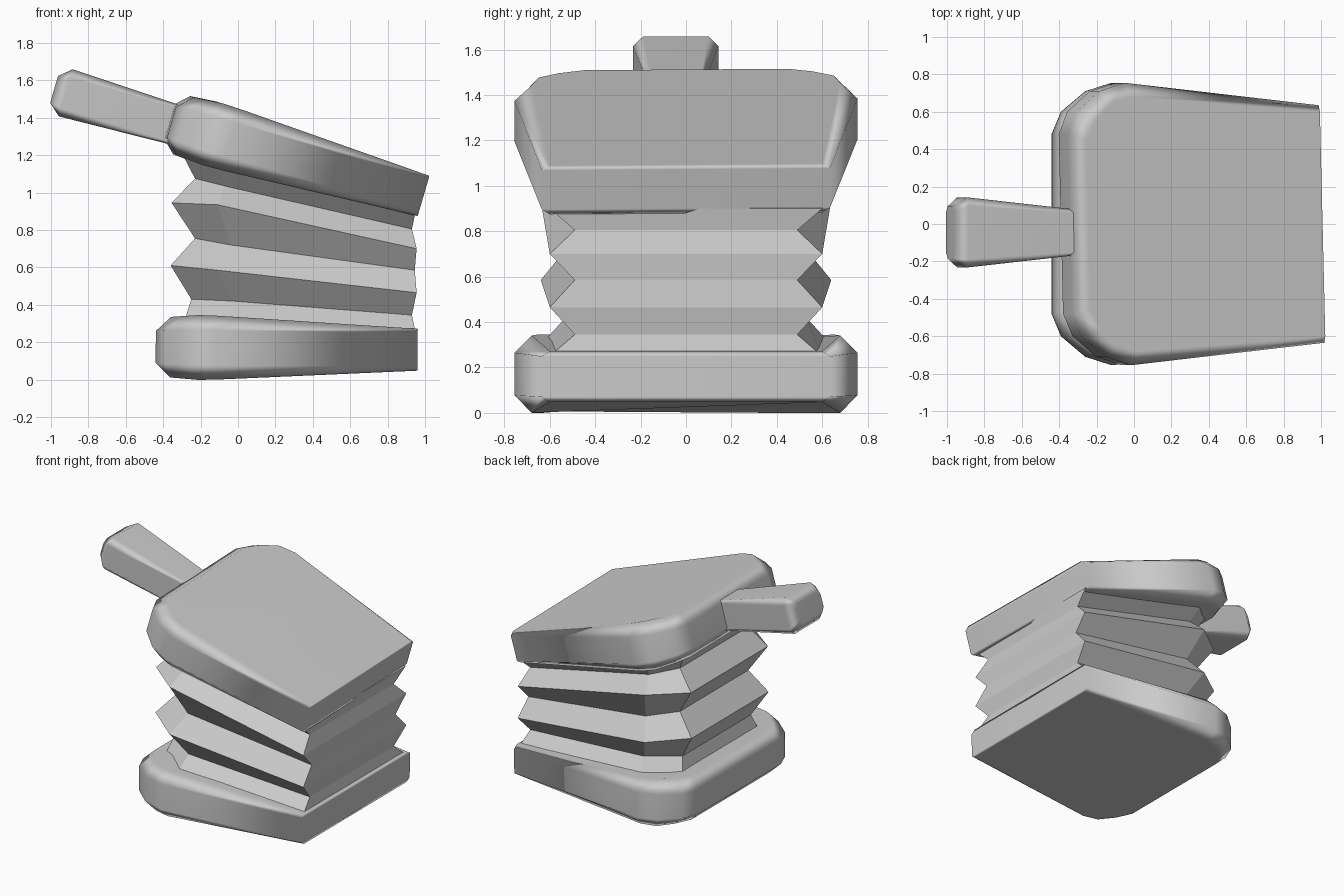
import bpy, bmesh, math
from mathutils import Matrix, Vector

cube = bpy.data.objects.get("Cube")
if cube:
    bpy.data.objects.remove(cube, do_unlink=True)

# Single plain colour
GREY = (0.6, 0.6, 0.6, 1.0)
mat = bpy.data.materials.new("plain grey")
mat.use_nodes = True
mat.diffuse_color = GREY
mat.node_tree.nodes["Principled BSDF"].inputs["Base Color"].default_value = GREY


def loft(name, rings, matrix=Matrix(), smooth=True):
    """Skin equal-length closed rings and cap both ends."""
    bm = bmesh.new()
    loops = [[bm.verts.new(p) for p in ring] for ring in rings]
    n = len(loops[0])
    for a, b in zip(loops, loops[1:]):
        for i in range(n):
            j = (i + 1) % n
            bm.faces.new((a[i], a[j], b[j], b[i]))
    bm.faces.new(loops[0][::-1])
    bm.faces.new(loops[-1])
    bmesh.ops.recalc_face_normals(bm, faces=bm.faces[:])
    for f in bm.faces:
        f.smooth = smooth
    mesh = bpy.data.meshes.new(name)
    bm.to_mesh(mesh)
    bm.free()
    mesh.materials.append(mat)
    obj = bpy.data.objects.new(name, mesh)
    bpy.context.collection.objects.link(obj)
    obj.matrix_world = matrix
    if smooth:
        obj.modifiers.new("soft_edges", 'WEIGHTED_NORMAL').weight = 80
    return obj


def mirrored(half):
    """Close a half outline by mirroring it across y."""
    return half + [(x, -y, z) for x, y, z in reversed(half)]


# Boards: rounded at the handle end, thinner and square at the nozzle end
OUTER = [(.70, .635), (-.38, .755), (-.52, .71), (-.65, .60), (-.70, .48)]
INNER = [(.70, .60), (-.36, .68), (-.47, .65), (-.56, .56), (-.62, .45)]


def half_thickness(x):
    if x < -.45:
        return .175 - .013 * (-.45 - x) / .17
    return .175 - .063 * (x + .45) / 1.15


def board(name, matrix, skew=0.0):
    rings = []
    for outline, side in ((INNER, -1), (OUTER, -1), (OUTER, 1), (INNER, 1)):
        half = []
        for x, y in outline:
            v = half_thickness(x)
            if outline is OUTER:
                v *= .8 if x > .5 else .55
            half.append((x, y, side * v))
        rings.append([(x - skew * y, y, z) for x, y, z in mirrored(half)])
    return loft(name, rings, matrix)


def placed(x, z, angle):
    return Matrix.Translation((x, 0, z)) @ Matrix.Rotation(math.radians(angle), 4, 'Y')


top_frame = placed(.305, 1.183, 16.3)
board("bottom_board", placed(.26, .167, .6))
board("top_board", top_frame, skew=.025)

# Handle: chamfered bar that widens towards a bevelled end
def handle_ring(x, hy, hz, chamfer):
    c = chamfer
    quarter = [(hy, hz - c), (hy - c, hz)]
    pts = quarter + [(-y, z) for y, z in reversed(quarter)]
    pts += [(-y, -z) for y, z in pts]
    return [(x, y - .045, z - .008) for y, z in pts]


loft("handle", [handle_ring(-.60, .115, .106, .015),
                handle_ring(-1.275, .188, .131, .045),
                handle_ring(-1.34, .14, .075, .03)], top_frame)

# Bellows: alternating wide and pinched folds fanning up from the nozzle end
WIDE = (.60, .64, .45)
PINCHED = (.49, .53, .40)
FOLDS = [  # nozzle end, corner start, handle end as x, z
    ((.95, .25), (-.06, .30), (-.29, .30), WIDE),
    ((.93, .345), (-.03, .42), (-.25, .43), PINCHED),
    ((.955, .465), (-.11, .585), (-.36, .61), WIDE),
    ((.945, .585), (-.04, .72), (-.23, .755), PINCHED),
    ((.955, .70), (-.11, .935), (-.355, .945), WIDE),
    ((.93, .805), (-.07, 1.035), (-.23, 1.075), PINCHED),
    ((.95, .90), (-.11, 1.17), (-.30, 1.21), WIDE),
]
rings = []
for *points, widths in FOLDS:
    rings.append(mirrored([(x, y, z) for (x, z), y in zip(points, widths)]))
loft("bellows", rings, smooth=False)
